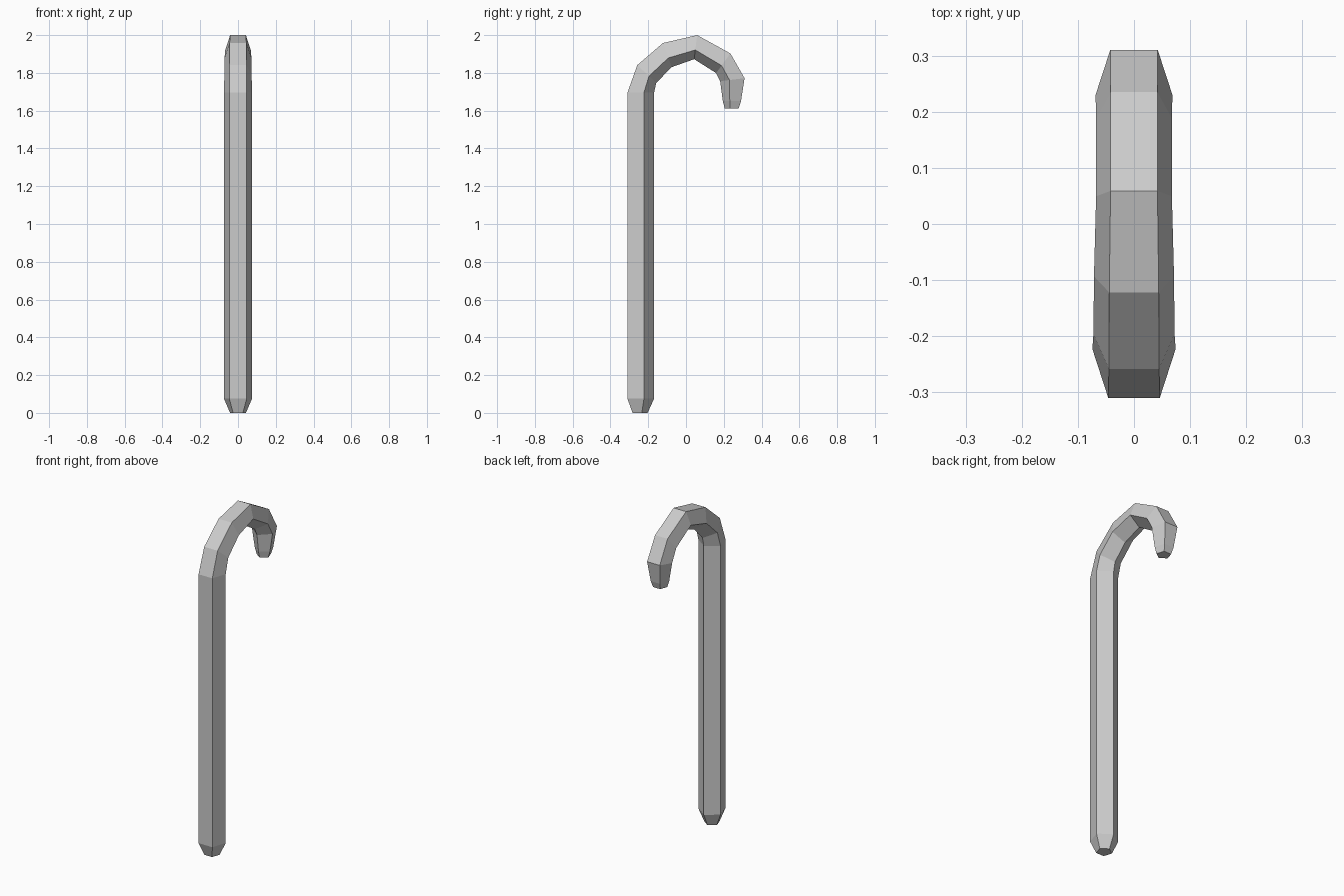
import bpy, bmesh
from math import sin, cos, radians

if "Cube" in bpy.data.objects:
    bpy.data.objects.remove(bpy.data.objects["Cube"])

# Rings along the cane: y and z of the outer flat edge, angle toward the inner
# ridge in the y-z plane (degrees), pentagon radius
RINGS = [
    (-0.283, 0.0, 0, 0.044),
    (-0.31, 0.075, 0, 0.078),
    (-0.31, 1.695, 0, 0.078),
    (-0.258, 1.841, -43, 0.076),
    (-0.122, 1.958, -70, 0.075),
    (0.059, 2.0, -97, 0.071),
    (0.235, 1.903, -126, 0.071),
    (0.31, 1.772, -173, 0.072),
    (0.291, 1.65, -180, 0.053),
    (0.279, 1.612, -180, 0.041),
]
# Regular pentagon measured from the middle of its outer side: (x, depth)
PENTAGON = [(-0.588, 0), (0.588, 0), (0.951, 1.118), (0, 1.809), (-0.951, 1.118)]

# Sweep the pentagon through the rings
bm = bmesh.new()
loops = []
for y, z, angle, r in RINGS:
    dy, dz = cos(radians(angle)), sin(radians(angle))
    loops.append([bm.verts.new((u * r, y + v * r * dy, z + v * r * dz))
                  for u, v in PENTAGON])
for a, b in zip(loops, loops[1:]):
    for i in range(5):
        j = (i + 1) % 5
        bm.faces.new((a[i], a[j], b[j], b[i]))

# End caps
bm.faces.new(loops[0][::-1])
bm.faces.new(loops[-1])
bmesh.ops.recalc_face_normals(bm, faces=bm.faces[:])

mesh = bpy.data.meshes.new("hooked_cane")
bm.to_mesh(mesh)
bm.free()
cane = bpy.data.objects.new("hooked_cane", mesh)
bpy.context.collection.objects.link(cane)
